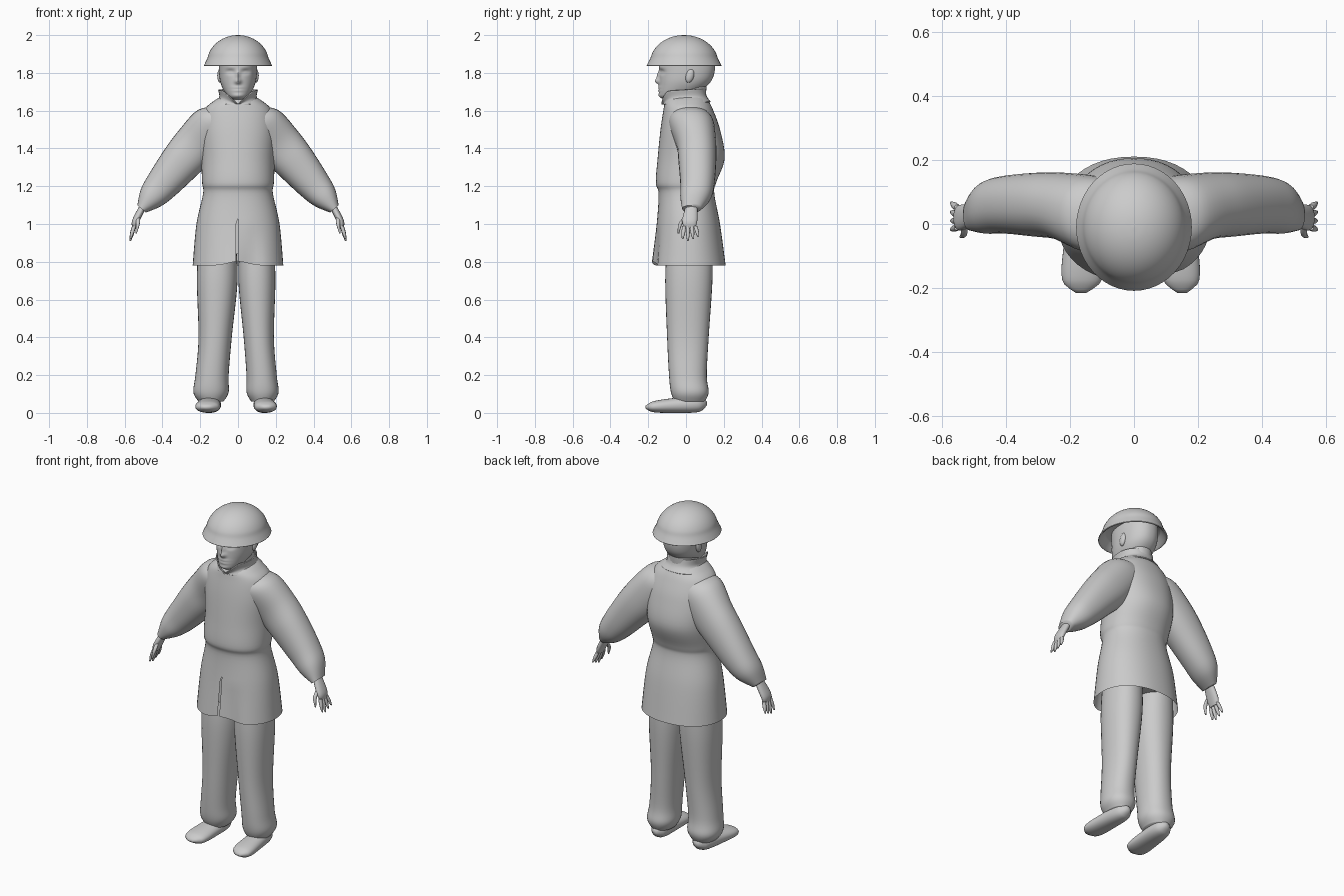
import bpy, bmesh
from math import cos, sin, pi, exp, radians
from mathutils import Vector, Matrix

cube = bpy.data.objects.get("Cube")
if cube:
    bpy.data.objects.remove(cube, do_unlink=True)

GREY = (0.6, 0.6, 0.6, 1)
grey = bpy.data.materials.new("plain_grey")
grey.use_nodes = True
grey.diffuse_color = GREY
grey.node_tree.nodes["Principled BSDF"].inputs["Base Color"].default_value = GREY

X_AXIS, Y_AXIS, Z_AXIS = Matrix.Identity(3)


def catmull_rom(before, start, end, after, t):
    """Blend one number smoothly from start to end."""
    slope_in, slope_out = (end - before) / 2, (after - start) / 2
    ease = t * t * (3 - 2 * t)
    return (start + (end - start) * ease
            + slope_in * t * (1 - t) ** 2 - slope_out * t * t * (1 - t))


def smooth_rows(rows, steps):
    """Fill in rows between the given ones along a smooth curve."""
    padded = [rows[0], *rows, rows[-1]]
    filled = []
    for group in zip(padded, padded[1:], padded[2:], padded[3:]):
        for step in range(steps):
            filled.append([catmull_rom(*values, step / steps) for values in zip(*group)])
    return filled + [rows[-1]]


def rounded(value, power):
    """Push a sine or cosine outwards to make an oval boxier."""
    size = abs(value) ** (2 / power)
    return size if value > 0 else -size


def loft(rows, u=X_AXIS, v=Y_AXIS, sides=32, power=2.2, steps=6, caps=True):
    """Skin oval rings given as (x, y, z, radius along u, radius along v)."""
    bm = bmesh.new()
    rings = []
    for x, y, z, u_radius, v_radius in smooth_rows(rows, steps):
        ring = []
        for k in range(sides):
            angle = 2 * pi * k / sides - pi / 2
            offset = (u * rounded(cos(angle), power) * u_radius
                      + v * rounded(sin(angle), power) * v_radius)
            ring.append(bm.verts.new(Vector((x, y, z)) + offset))
        rings.append(ring)
    for low, high in zip(rings, rings[1:]):
        for k in range(sides):
            bm.faces.new((low[k - 1], low[k], high[k], high[k - 1]))
    if caps:
        bm.faces.new(rings[0])
        bm.faces.new(rings[-1])
    return bm


def body_loft(profile, **options):
    """Loft around the centre line from (height, front, back, half width)."""
    rows = [(0, (front + back) / 2, height, half_width, (back - front) / 2)
            for height, front, back, half_width in profile]
    return loft(rows, **options)


def finish(name, bm, side=1, widen=1, thickness=0):
    """Make a smooth shaded object, mirrored when side is negative."""
    for vert in bm.verts:
        vert.co.x *= side * widen
    bmesh.ops.recalc_face_normals(bm, faces=bm.faces)
    mesh = bpy.data.meshes.new(name)
    bm.to_mesh(mesh)
    bm.free()
    mesh.materials.append(grey)
    part = bpy.data.objects.new(name, mesh)
    bpy.context.collection.objects.link(part)
    bpy.ops.object.select_all(action='DESELECT')
    part.select_set(True)
    bpy.context.view_layer.objects.active = part
    bpy.ops.object.shade_smooth_by_angle(angle=radians(60))
    if thickness:
        part.modifiers.new("cloth_thickness", 'SOLIDIFY').thickness = thickness


def bell(distance, width):
    return exp(-(distance / width) ** 2)


# Jacket body: flared skirt, gathered waist, full chest and sloping shoulders
jacket = body_loft([
    (0.78, -0.18, 0.21, 0.24), (1, -0.155, 0.18, 0.22), (1.16, -0.145, 0.15, 0.185),
    (1.22, -0.16, 0.16, 0.19), (1.35, -0.15, 0.205, 0.195), (1.5, -0.135, 0.18, 0.2),
    (1.6, -0.12, 0.145, 0.18), (1.65, -0.11, 0.12, 0.13), (1.68, -0.08, 0.1, 0.08)],
    sides=48, caps=False)


def on_vent(vert):
    return abs(vert.co.x) < 0.001 and vert.co.y < 0 and vert.co.z < 1.04


# Front vent: split the centre line, part the flaps and crease one of them
vent = [edge for edge in jacket.edges if all(on_vent(vert) for vert in edge.verts)]
bmesh.ops.split_edges(jacket, edges=vent)
for vert in jacket.verts:
    right_flap = sum(face.calc_center_median().x for face in vert.link_faces) < -0.001
    if on_vent(vert) and right_flap:
        vert.co.x = -0.01
    drop = max(0, 1 - vert.co.z) / 0.2
    if vert.co.y < 0:
        vert.co.z += 0.02 * drop * bell(vert.co.x, 0.07)
        if not right_flap:
            vert.co.y += 0.02 * drop * bell(vert.co.x - 0.07, 0.05)
finish("jacket_body", jacket)

# Standing collar, higher at the back and dipping to a V at the throat
collar = body_loft([(1.64, -0.12, 0.13, 0.13), (1.67, -0.12, 0.11, 0.1),
                    (1.71, -0.13, 0.1, 0.105)], caps=False)
for vert in collar.verts:
    if vert.co.y < 0:
        vert.co.z = 1.64 + (vert.co.z - 1.64) * min(1, abs(vert.co.x) / 0.08)
    vert.co.z += 0.06 * vert.co.y
finish("collar", collar, thickness=0.006)

# Hips under the jacket skirt
finish("trouser_hips", body_loft([(0.84, -0.1, 0.13, 0.16), (1.1, -0.1, 0.1, 0.14)]))

# Neck and head
finish("neck", body_loft([(1.6, -0.07, 0.1, 0.08), (1.75, -0.07, 0.11, 0.07)]))
head = body_loft([
    (1.66, -0.12, -0.02, 0.03), (1.68, -0.14, 0.04, 0.06), (1.74, -0.14, 0.12, 0.09),
    (1.8, -0.14, 0.15, 0.1), (1.88, -0.14, 0.15, 0.1), (1.92, -0.11, 0.12, 0.08)],
    sides=96, steps=12)

# Face features as soft bumps: (sideways, height, width, tallness, depth)
nose_tip = (0, 1.755, 0.016, 0.015, 0.022)
nose_bridge = (0, 1.785, 0.01, 0.025, 0.014)
eye_socket = (0.04, 1.805, 0.02, 0.012, -0.012)
eyelid = (0.04, 1.803, 0.012, 0.006, 0.006)
brow = (0.04, 1.83, 0.03, 0.01, 0.004)
mouth_line = (0, 1.715, 0.03, 0.005, -0.007)
lips = (0, 1.715, 0.03, 0.014, 0.009)
chin = (0, 1.68, 0.03, 0.012, 0.005)
for vert in head.verts:
    if vert.co.y < 0:
        for x, z, width, tall, depth in (nose_tip, nose_bridge, eye_socket, eyelid, brow,
                                         mouth_line, lips, chin):
            vert.co.y -= depth * bell(abs(vert.co.x) - x, width) * bell(vert.co.z - z, tall)
finish("head", head)

# Bowl helmet: inner edge, narrow brim, then a dome following an arc
profile = [(1.88, 0.14), (1.84, 0.17), (1.838, 0.18), (1.848, 0.176)]
for k in range(1, 8):
    angle = k * pi / 16
    profile.append((1.85 + 0.15 * sin(angle), 0.165 * cos(angle)))
profile.append((2, 0.002))
finish("helmet", loft([(0, -0.01, height, radius, radius * 1.1)
                       for height, radius in profile], sides=48, power=2, steps=4))

for side, label in ((1, "left"), (-1, "right")):
    # Baggy sleeve running on from the shoulder and gathered at the cuff
    finish(label + "_sleeve", loft([
        (0.06, 0.02, 1.56, 0.1, 0.11), (0.13, 0.03, 1.52, 0.12, 0.12),
        (0.22, 0.055, 1.42, 0.12, 0.105), (0.3, 0.06, 1.33, 0.11, 0.1),
        (0.4, 0.06, 1.21, 0.09, 0.09), (0.46, 0.05, 1.14, 0.07, 0.08),
        (0.51, 0.03, 1.08, 0.03, 0.05)], u=Vector((0.77, 0, 0.64))), side)

    # Flat palm, four spread fingers and a thumb
    finish(label + "_palm", loft([
        (0.5, 0.03, 1.1, 0.02, 0.03), (0.54, 0.02, 1.02, 0.02, 0.04),
        (0.55, 0.02, 0.98, 0.01, 0.03)]), side)
    for i, finger in enumerate(("index", "middle", "ring", "little")):
        y = 0.02 * i - 0.01
        spread = 0.004 * (i - 1)
        length = 0.08 - 0.01 * abs(i - 1)
        finish(f"{label}_{finger}_finger", loft([
            (0.55, y, 0.99, 0.01, 0.01), (0.56, y + spread, 0.99 - length / 2, 0.01, 0.01),
            (0.57, y + spread * 2, 0.99 - length, 0.004, 0.004)], sides=12), side)
    finish(label + "_thumb", loft([
        (0.53, 0, 1.04, 0.01, 0.01), (0.53, -0.03, 1, 0.01, 0.01),
        (0.54, -0.04, 0.95, 0.004, 0.004)], sides=12), side)

    # Loose trouser leg, bunched over the shoe; the right one stands wider
    stance = 1 if side > 0 else 1.1
    finish(label + "_trouser_leg", loft([
        (0.1, 0.02, 0.9, 0.09, 0.12), (0.1, 0.015, 0.7, 0.098, 0.125),
        (0.11, 0.01, 0.4, 0.08, 0.11), (0.125, 0.01, 0.2, 0.08, 0.1),
        (0.13, 0.02, 0.11, 0.085, 0.1), (0.13, 0.02, 0.06, 0.06, 0.08)]), side, stance)

    # Shoe: widens and flattens from heel to toe, rounded at both ends
    shoe = []
    for k in range(13):
        t = k / 12
        rounding = max(0.05, 1 - abs(2 * t - 1) ** 5) ** 0.5
        height = 0.05 - 0.02 * t
        shoe.append((0.13 + 0.02 * t, 0.11 - 0.325 * t, height,
                     rounding * (0.05 + 0.015 * t), rounding * height))
    finish(label + "_shoe", loft(shoe, v=Z_AXIS, steps=2), side, stance)

    # Ear, leaning back against the head
    ear = bmesh.new()
    bmesh.ops.create_uvsphere(ear, u_segments=16, v_segments=12, radius=1,
                              matrix=Matrix.Translation((0.095, 0.02, 1.785))
                              @ Matrix.Rotation(radians(-15), 4, 'X')
                              @ Matrix.Diagonal((0.015, 0.022, 0.038, 1)))
    finish(label + "_ear", ear, side)
